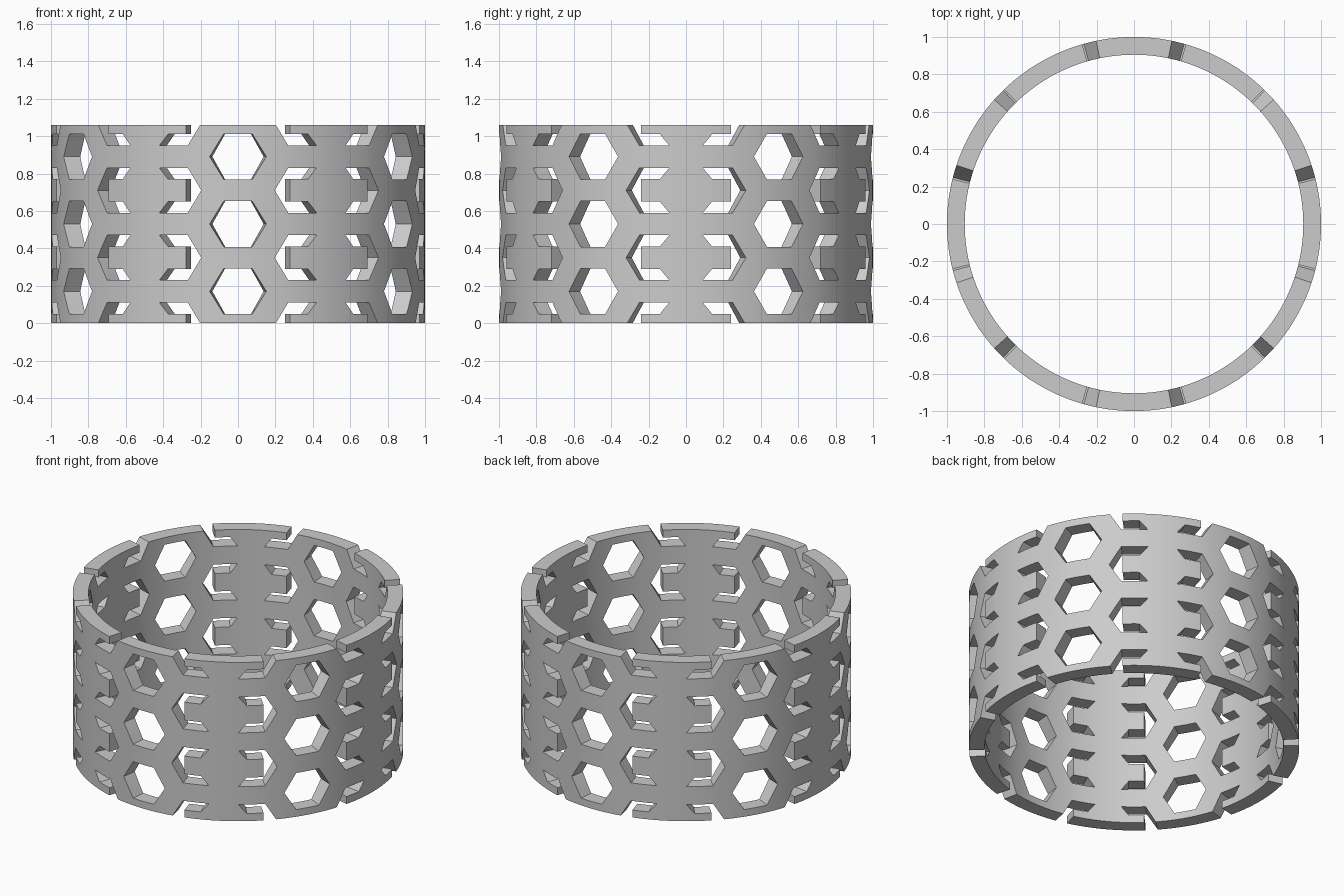
import bpy, bmesh
from math import pi, sin, cos, radians
from mathutils import Vector

if "Cube" in bpy.data.objects:
    bpy.data.objects.remove(bpy.data.objects["Cube"], do_unlink=True)

R_OUT, R_IN, HEIGHT = 1.0, 0.905, 1.06
ROW = 0.36               # vertical pitch of the openings
COLUMN = pi / 3          # angle between columns of hexagons
START = -COLUMN / 2      # seam in the middle of a solid column
SEGMENTS = 180

HEXAGON = [(0.152, 0), (0.076, 0.122), (-0.076, 0.122),
           (-0.152, 0), (-0.076, -0.122), (0.076, -0.122)]
# C-shaped opening around a tab, measured from the solid column's centre
SLOT = [(0.09, 0.12), (0.252, 0.12), (0.326, 0), (0.252, -0.12), (0.09, -0.12),
        (0.14, -0.06), (0.243, -0.06), (0.243, 0.06), (0.14, 0.06)]


def prism(bm, outline, s, z, near, far, flip=1):
    """Extrude an outline (angle, height) through the band's thickness."""
    face = bm.faces.new([bm.verts.new((s + flip * a, near, z + b)) for a, b in outline])
    new = bmesh.ops.extrude_face_region(bm, geom=[face])["geom"]
    bmesh.ops.translate(bm, vec=(0, far - near, 0),
                        verts=[v for v in new if isinstance(v, bmesh.types.BMVert)])


def make_object(name, bm):
    bmesh.ops.recalc_face_normals(bm, faces=bm.faces)
    mesh = bpy.data.meshes.new(name)
    bm.to_mesh(mesh)
    bm.free()
    ob = bpy.data.objects.new(name, mesh)
    bpy.context.collection.objects.link(ob)
    return ob


# Unrolled band: x is the angle, y the radius
bm = bmesh.new()
prism(bm, [(0, 0), (2 * pi, 0), (2 * pi, HEIGHT), (0, HEIGHT)], START, 0, R_IN, R_OUT)
band = make_object("ring_band", bm)

# Cutters for all hexagons and slots
bm = bmesh.new()
for i in range(6):
    for row in (-1, 0, 1):
        prism(bm, HEXAGON, i * COLUMN, HEIGHT / 2 + row * ROW, R_IN - 0.1, R_OUT + 0.1)
    for row in (-1.5, -0.5, 0.5, 1.5):
        z = HEIGHT / 2 + row * ROW
        prism(bm, SLOT, START + i * COLUMN, z, R_IN - 0.1, R_OUT + 0.1)
        prism(bm, SLOT, START + (i + 1) * COLUMN, z, R_IN - 0.1, R_OUT + 0.1, -1)
cutter = make_object("opening_cutter", bm)
cutter.hide_render = True

cut = band.modifiers.new("openings", "BOOLEAN")
cut.operation, cut.solver, cut.object = "DIFFERENCE", "EXACT", cutter
bpy.context.view_layer.objects.active = band
band.select_set(True)
bpy.ops.object.modifier_apply(modifier=cut.name)
bpy.data.objects.remove(cutter, do_unlink=True)

# Drop the end caps, slice the strip and roll it up
bm = bmesh.new()
bm.from_mesh(band.data)
ends = (START, START + 2 * pi)
caps = [f for f in bm.faces
        if any(all(abs(v.co.x - e) < 1e-4 for v in f.verts) for e in ends)]
bmesh.ops.delete(bm, geom=caps, context="FACES")
for i in range(1, SEGMENTS):
    bmesh.ops.bisect_plane(bm, geom=bm.verts[:] + bm.edges[:] + bm.faces[:], dist=1e-5,
                           plane_co=(START + 2 * pi * i / SEGMENTS, 0, 0), plane_no=(1, 0, 0))
for v in bm.verts:
    a, r, z = v.co
    v.co = Vector((r * sin(a), -r * cos(a), z))
bmesh.ops.remove_doubles(bm, verts=bm.verts, dist=1e-4)
bmesh.ops.recalc_face_normals(bm, faces=bm.faces)
bm.to_mesh(band.data)
bm.free()

grey = bpy.data.materials.new("light_grey")
grey.use_nodes = True
grey.diffuse_color = (0.6, 0.6, 0.6, 1)
grey.node_tree.nodes["Principled BSDF"].inputs["Base Color"].default_value = (0.6, 0.6, 0.6, 1)
band.data.materials.clear()
band.data.materials.append(grey)
bpy.ops.object.shade_smooth_by_angle(angle=radians(25))
